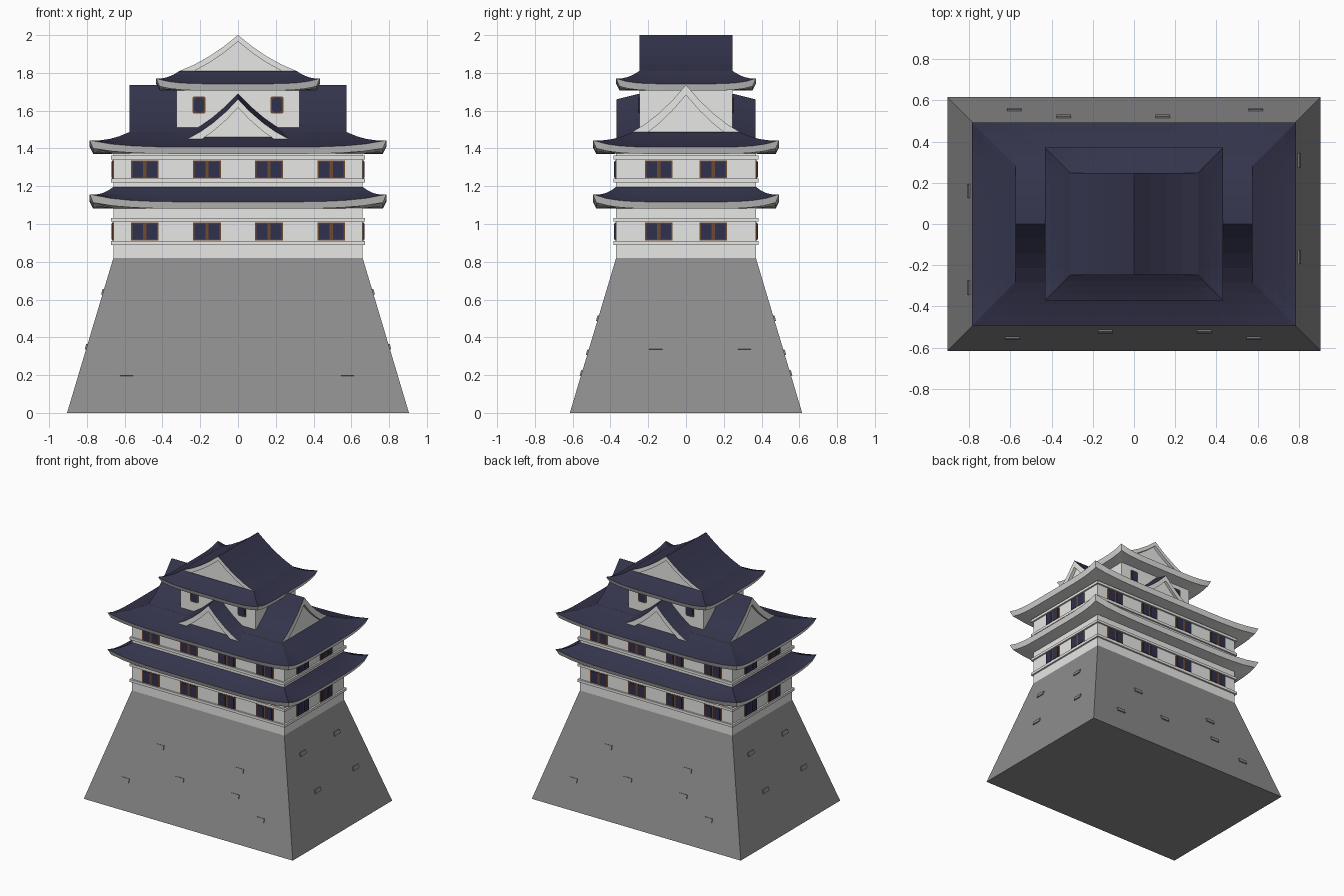
import bpy, bmesh, math
from mathutils import Matrix, Vector

if "Cube" in bpy.data.objects:
    bpy.data.objects.remove(bpy.data.objects["Cube"])


def mat(name, r, g, b):
    m = bpy.data.materials.new(name)
    m.diffuse_color = (r, g, b, 1)
    m.use_nodes = True
    m.node_tree.nodes["Principled BSDF"].inputs["Base Color"].default_value = m.diffuse_color
    return m


NAVY = mat("navy_tile", 0.034, 0.034, 0.072)
WHITE = mat("white_plaster", 0.82, 0.82, 0.81)
STONE = mat("grey_stone", 0.27, 0.265, 0.265)
WOOD = mat("brown_wood", 0.16, 0.068, 0.03)
PANE = mat("dark_blue_pane", 0.03, 0.03, 0.075)


def finish(name, bm, *mats):
    bmesh.ops.recalc_face_normals(bm, faces=bm.faces)
    me = bpy.data.meshes.new(name)
    bm.to_mesh(me)
    bm.free()
    for m in mats:
        me.materials.append(m)
    ob = bpy.data.objects.new(name, me)
    bpy.context.collection.objects.link(ob)
    return ob


def turn(k):
    return Matrix.Rotation(k * math.pi / 2, 4, 'Z')


def add_box(bm, size, loc, m=Matrix(), tilt=0.0, idx=0):
    mx = m @ Matrix.Translation(loc) @ Matrix.Rotation(tilt, 4, 'X') @ Matrix.Diagonal((*size, 1))
    vs = bmesh.ops.create_cube(bm, size=1, matrix=mx)["verts"]
    for f in {f for v in vs for f in v.link_faces}:
        f.material_index = idx


def block(name, hx, hy, z0, z1, m):
    bm = bmesh.new()
    add_box(bm, (2 * hx, 2 * hy, z1 - z0), (0, 0, (z0 + z1) / 2))
    return finish(name, bm, m)


# Sloped stone base: a cube with its top pulled in
BX, BY, TX, TY, BH = 0.905, 0.615, 0.66, 0.37, 0.82
bm = bmesh.new()
add_box(bm, (2 * BX, 2 * BY, BH), (0, 0, BH / 2))
for v in bm.verts:
    if v.co.z > 0.5:
        v.co.x *= TX / BX
        v.co.y *= TY / BY
finish("stone_base", bm, STONE)

# A few stones standing slightly proud of the base
slope = (BX - TX) / BH
long_side = [(-0.35, 0.5), (0.34, 0.5), (-0.14, 0.32), (0.34, 0.32), (-0.59, 0.21), (0.58, 0.21)]
short_side = [(-0.22, 0.64), (0.2, 0.64), (-0.16, 0.35), (0.31, 0.35)]
bm = bmesh.new()
for k in range(4):
    for u, z in (short_side if k % 2 else long_side):
        d = (BX if k % 2 else BY) - slope * z
        add_box(bm, (0.07, 0.014, 0.03), (u, -d, z), turn(k), -math.atan(slope))
finish("base_stones", bm, STONE)

# Walls and trim bands
block("lower_walls", TX, TY, BH, 1.41, WHITE)
block("top_storey_walls", 0.325, 0.245, 1.40, 1.76, WHITE)
for i, (a, b) in enumerate([(0.89, 0.91), (1.013, 1.032), (1.22, 1.24), (1.342, 1.363)]):
    block("trim_band_%d" % (i + 1), 0.673, 0.383, a, b, WHITE)

# Windows: a brown plate with two dark panes
bm = bmesh.new()
for k in range(4):
    d = TX if k % 2 else TY
    for u in ((-0.145, 0.145) if k % 2 else (-0.493, -0.164, 0.164, 0.493)):
        for z in (0.96, 1.289):
            add_box(bm, (0.146, 0.008, 0.096), (u, -d - 0.003, z), turn(k))
            for s in (-1, 1):
                add_box(bm, (0.056, 0.008, 0.084), (u + s * 0.037, -d - 0.006, z), turn(k), idx=1)
finish("lower_windows", bm, WOOD, PANE)

# Top storey windows: plates with cut corners
bm = bmesh.new()


def add_plate(w, h, c, u, d, z, m, idx):
    pts = [(-w, -h + c), (-w + c, -h), (w - c, -h), (w, -h + c),
           (w, h - c), (w - c, h), (-w + c, h), (-w, h - c)]
    rings = [[bm.verts.new(m @ Vector((u + x, -y, z + q))) for x, q in pts] for y in (d, 0.24)]
    faces = [bm.faces.new(r) for r in rings]
    faces += [bm.faces.new((rings[0][i - 1], rings[0][i], rings[1][i], rings[1][i - 1])) for i in range(8)]
    for f in faces:
        f.material_index = idx


for k in (0, 2):
    for u in (-0.206, 0.206):
        add_plate(0.035, 0.046, 0.008, u, 0.249, 1.63, turn(k), 0)
        add_plate(0.027, 0.04, 0.012, u, 0.253, 1.63, turn(k), 1)
finish("top_windows", bm, WOOD, PANE)


# Skirt roof: concave slope with upturned corners, fascia and soffit
def skirt(name, outer, inner, wall, z_eave, z_in, lift):
    bm = bmesh.new()
    n, rows = 14, 4
    rings = []

    def ring(hx, hy, zf):
        r = []
        for a, b in [((-1, -1), (1, -1)), ((1, -1), (1, 1)), ((1, 1), (-1, 1)), ((-1, 1), (-1, -1))]:
            for i in range(n):
                s = i / n
                p = [a[j] + (b[j] - a[j]) * s for j in (0, 1)]
                r.append(bm.verts.new((p[0] * hx, p[1] * hy, zf(abs(2 * s - 1) ** 5))))
        rings.append(r)

    ring(*wall, lambda c: z_eave - 0.035)
    ring(outer[0] - 0.018, outer[1] - 0.018, lambda c: z_eave - 0.036 + lift * c * 0.8)
    for i in range(rows + 1):
        t = i / rows
        z = z_eave + (z_in - z_eave) * (t - 0.3 * t * (1 - t))
        ring(outer[0] + (inner[0] - outer[0]) * t, outer[1] + (inner[1] - outer[1]) * t,
             lambda c: z + lift * c * (1 - t) ** 2)
    for j in range(len(rings) - 1):
        a, b = rings[j], rings[j + 1]
        for i in range(len(a)):
            k = (i + 1) % len(a)
            f = bm.faces.new((a[i], a[k], b[k], b[i]))
            f.material_index = 1 if j < 2 else 0
    return finish(name, bm, NAVY, WHITE)


skirt("first_roof", (0.785, 0.493), (0.655, 0.365), (0.655, 0.365), 1.117, 1.2, 0.04)
skirt("second_roof", (0.785, 0.493), (0.575, 0.283), (0.655, 0.365), 1.407, 1.487, 0.036)
skirt("top_skirt_roof", (0.433, 0.37), (0.31, 0.247), (0.32, 0.24), 1.742, 1.81, 0.028)


# Gable roof along y: curved slab with navy top, white edges and recessed white end walls
def gable(name, w, z0, z1, y0, y1, thick, k=0, rise=0.0, recess=0.025):
    bm = bmesh.new()
    n = 8

    def profile(y, drop):
        pts = []
        for i in range(n + 1):
            x = -1 + 2 * i / n
            t = abs(x)
            z = z0 + (z1 - z0) * (1 - t - 0.4 * t * (1 - t)) + rise * (y - y0) / (y1 - y0)
            pts.append(bm.verts.new((x * w, y, z - drop)))
        return pts

    ta, tb = profile(y0, 0), profile(y1, 0)
    ba, bb = profile(y0, thick), profile(y1, thick)
    for i in range(n):
        bm.faces.new((ta[i], ta[i + 1], tb[i + 1], tb[i]))
        for q in ((ba, bb), (ta, ba), (tb, bb)):
            f = bm.faces.new((q[0][i], q[0][i + 1], q[1][i + 1], q[1][i]))
            f.material_index = 1
    for i in (0, n):
        bm.faces.new((ta[i], tb[i], bb[i], ba[i])).material_index = 1
    # recessed end walls
    for y in (y0 + recess, y1 - recess):
        p = profile(y, thick * 0.9)
        bm.faces.new(p).material_index = 1
    bm.transform(turn(k))
    return finish(name, bm, NAVY, WHITE)


gable("side_gable_roof", 0.285, 1.487, 1.737, -0.575, 0.575, 0.055, k=1)
gable("top_gable_roof", 0.31, 1.81, 2.0, -0.247, 0.247, 0.034)
for k, side in ((0, "front"), (2, "back")):
    gable(side + "_dormer", 0.265, 1.452, 1.66, -0.367, -0.1, 0.045, k=k, rise=0.066)
